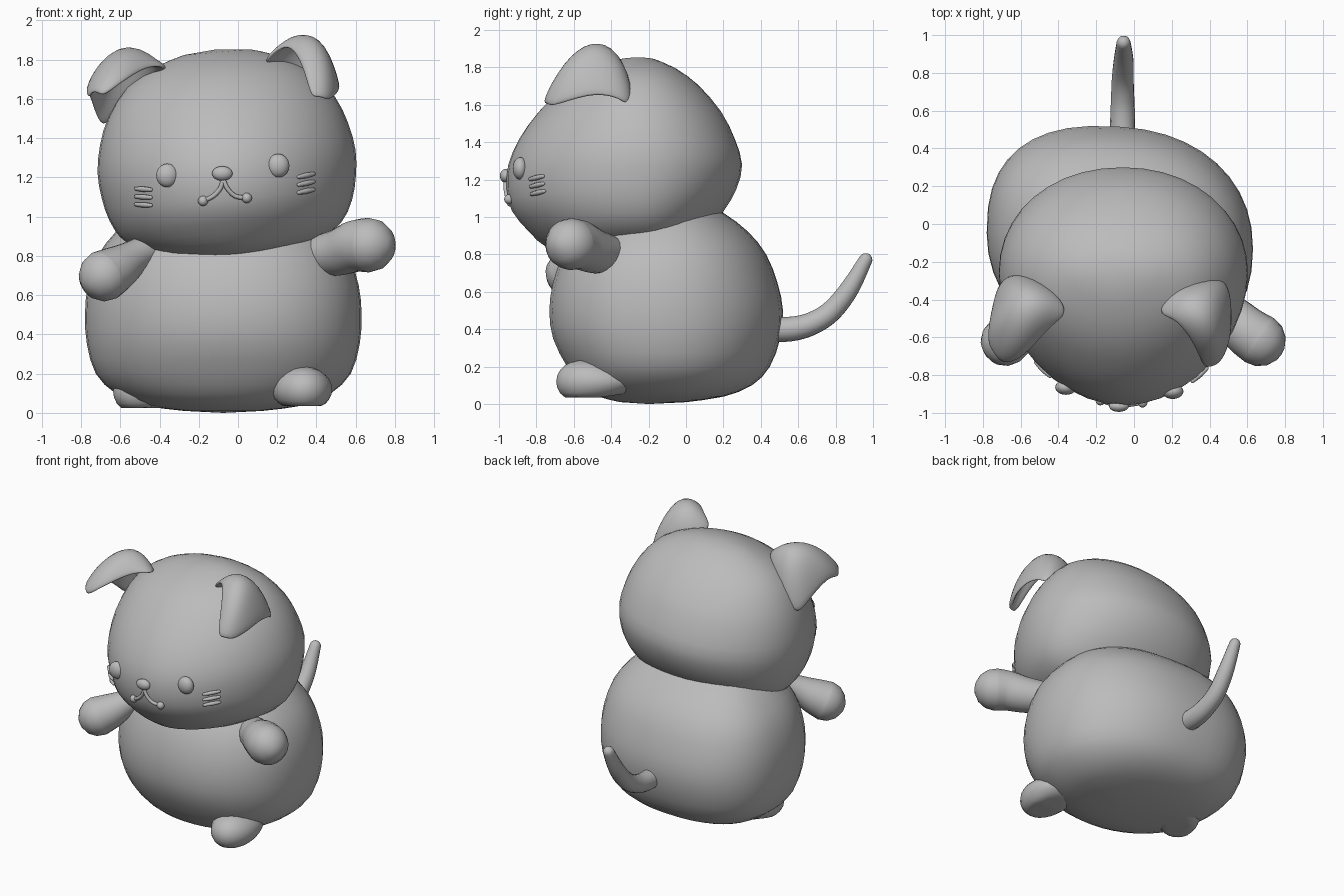
import bpy, bmesh, math
from mathutils import Vector, Matrix
from mathutils.bvhtree import BVHTree

if "Cube" in bpy.data.objects:
    bpy.data.objects.remove(bpy.data.objects["Cube"])

grey = bpy.data.materials.new("plain_grey")
grey.diffuse_color = (0.5, 0.5, 0.5, 1)
grey.use_nodes = True
grey.node_tree.nodes["Principled BSDF"].inputs["Base Color"].default_value = grey.diffuse_color


def finish(name, bm):
    bmesh.ops.recalc_face_normals(bm, faces=bm.faces)
    me = bpy.data.meshes.new(name)
    bm.to_mesh(me)
    bm.free()
    me.polygons.foreach_set("use_smooth", [True] * len(me.polygons))
    me.materials.append(grey)
    ob = bpy.data.objects.new(name, me)
    bpy.context.collection.objects.link(ob)
    return ob


def skin_rings(bm, rings, start, end):
    """Join closed rings of points into a capped skin."""
    vs = [[bm.verts.new(p) for p in r] for r in rings]
    n = len(vs[0])
    for a, b in zip(vs, vs[1:]):
        for i in range(n):
            j = (i + 1) % n
            bm.faces.new((a[i], a[j], b[j], b[i]))
    for ring, tip in ((vs[0], start), (vs[-1], end)):
        t = bm.verts.new(tip)
        for i in range(n):
            bm.faces.new((ring[i], ring[(i + 1) % n], t))


def spline(pts, steps):
    """Catmull-Rom points through tuples of any length."""
    pts = [Vector(p) for p in pts]
    out = []
    for i in range(len(pts) - 1):
        p0, p1 = pts[max(i - 1, 0)], pts[i]
        p2, p3 = pts[i + 1], pts[min(i + 2, len(pts) - 1)]
        for s in range(steps):
            t = s / steps
            out.append(0.5 * (2 * p1 + (p2 - p0) * t + (2 * p0 - 5 * p1 + 4 * p2 - p3) * t * t
                              + (3 * p1 - p0 - 3 * p2 + p3) * t ** 3))
    return out + [pts[-1]]


def plump(name, xc, ymid, rows, bottom, top, power, roll=0, skew=0, seg=40):
    """Rounded volume from rows of (height, half width, front y, back y).
    power: roundness of the front left, front right, back left, back right quarters."""
    rings = []
    for z, w, yf, yb in spline(rows, 2):
        mid = min(max(ymid, yf * 0.6 + yb * 0.4), yf * 0.3 + yb * 0.7)
        ring = []
        for k in range(seg):
            a = 2 * math.pi * k / seg
            c, s = math.cos(a), math.sin(a)
            e = 2 / power[2 * (s > 0) + (c > 0)]
            depth = (yb - mid) if s > 0 else (mid - yf)
            dx = w * math.copysign(abs(c) ** e, c)
            ring.append((xc + dx, mid + depth * math.copysign(abs(s) ** e, s) - skew * dx, z))
        rings.append(ring)
    bm = bmesh.new()
    skin_rings(bm, rings, (xc, bottom[0], bottom[1]), (xc, top[0], top[1]))
    pivot = Vector((xc, 0, 1.3))
    bmesh.ops.rotate(bm, cent=pivot, matrix=Matrix.Rotation(-roll, 3, 'Y'), verts=bm.verts)
    return finish(name, bm)


def tube(name, pts, seg=16, steps=5):
    """Round-ended tube through (x, y, z, radius) points."""
    path = spline(pts, steps)
    co = [p.to_3d() for p in path]
    d0, d1 = (co[0] - co[1]).normalized(), (co[-1] - co[-2]).normalized()
    stations = []
    for k in (0, 1, 2):                      # rounded start
        a = math.radians(15 + 25 * k)
        stations.append((co[0] + d0 * path[0][3] * math.cos(a), -d0, path[0][3] * math.sin(a)))
    for i, p in enumerate(path):
        d = (co[min(i + 1, len(co) - 1)] - co[max(i - 1, 0)]).normalized()
        stations.append((co[i], d, p[3]))
    for k in (2, 1, 0):                      # rounded end
        a = math.radians(15 + 25 * k)
        stations.append((co[-1] + d1 * path[-1][3] * math.cos(a), d1, path[-1][3] * math.sin(a)))
    ref = Vector((0.31, 0.2, 1)) if abs(d1.z) < 0.8 else Vector((1, 0.2, 0))
    rings = []
    for c, d, r in stations:
        u = d.cross(ref).normalized()
        v = d.cross(u)
        rings.append([c + (u * math.cos(t) + v * math.sin(t)) * r
                      for t in (2 * math.pi * k / seg for k in range(seg))])
    bm = bmesh.new()
    skin_rings(bm, rings, co[0] + d0 * path[0][3], co[-1] + d1 * path[-1][3])
    return finish(name, bm)


def ball(name, loc, size, seg=20):
    bm = bmesh.new()
    bmesh.ops.create_uvsphere(bm, u_segments=seg, v_segments=seg // 2 + 2, radius=1)
    bmesh.ops.scale(bm, vec=size, verts=bm.verts)
    bmesh.ops.translate(bm, vec=loc, verts=bm.verts)
    return finish(name, bm)


# Body, slightly turned, and tilted head
plump("body", -0.075, -0.09, [
    (0.01, .20, -.35, 0.0), (0.04, .42, -.47, .20), (0.10, .55, -.56, .35), (0.20, .65, -.635, .445),
    (0.35, .695, -.71, .50), (0.50, .705, -.73, .515), (0.65, .69, -.71, .485),
    (0.80, .64, -.655, .425), (0.92, .55, -.57, .33), (1.02, .43, -.45, .20), (1.10, .25, -.30, .05)],
    (-0.2, 0.0), (-0.12, 1.13), (2.05, 2.2, 2.5, 2.2), skew=0.06)
head = plump("head", -0.06, -0.26, [
    (0.80, .26, -.62, -.15), (0.84, .43, -.75, 0.0), (0.92, .555, -.84, .10), (1.03, .62, -.93, .20),
    (1.15, .65, -.96, .27), (1.28, .66, -.95, .30), (1.42, .635, -.89, .26), (1.56, .58, -.79, .19),
    (1.70, .475, -.65, .07), (1.79, .325, -.50, -.05), (1.84, .17, -.36, -.16)],
    (-0.4, 0.785), (-0.26, 1.855), (1.9, 1.87, 2.1, 2.07), roll=math.radians(5))

# Arms, feet and tail
tube("right_arm", [(.42, -.42, .80, .105), (.52, -.50, .82, .12), (.60, -.57, .85, .132), (.665, -.615, .855, .139)], 20)
tube("left_arm", [(-.42, -.42, .85, .08), (-.52, -.50, .80, .085), (-.61, -.57, .74, .115), (-.68, -.62, .70, .132)], 20)
tube("tail", [(-.06, .42, .40, .066), (-.06, .55, .40, .066), (-.06, .66, .425, .062), (-.06, .77, .49, .058),
              (-.055, .87, .61, .052), (-.055, .96, .77, .037)])


def foot(name, x, y, z, turn):
    """Pebble foot with a flat sole, thinning toward the heel."""
    ob = ball(name, (0, 0, 0), (0.155, 0.22, 0.11), 24)
    for v in ob.data.vertices:
        v.co.z = max(v.co.z, -0.085) * (1 - 0.35 * v.co.y / 0.22)
        v.co.z = max(v.co.z, -0.085)
    ob.data.transform(Matrix.Translation((x, y, z)) @ Matrix.Rotation(turn, 4, 'Z'))


foot("right_foot", 0.325, -0.475, 0.12, 0.1)
foot("left_foot", -0.45, -0.10, 0.11, -0.75)


# Folded ears: four strips from base to tip
def ear(name, strips):
    bm = bmesh.new()
    rows = [[bm.verts.new(p) for p in s] for s in strips]
    for a, b in zip(rows, rows[1:]):
        for i in range(len(a) - 1):
            bm.faces.new((a[i], a[i + 1], b[i + 1], b[i]))
    ob = finish(name, bm)
    solid = ob.modifiers.new("thickness", 'SOLIDIFY')
    solid.thickness, solid.offset = 0.035, 0
    sub = ob.modifiers.new("smooth", 'SUBSURF')
    sub.levels = sub.render_levels = 2


ear("right_ear", [
    [(.11, -.48, 1.78), (.20, -.50, 1.86), (.27, -.56, 1.87), (.33, -.66, 1.77), (.37, -.76, 1.61)],
    [(.20, -.34, 1.75), (.25, -.38, 1.91), (.32, -.50, 1.95), (.38, -.64, 1.84), (.40, -.76, 1.60)],
    [(.41, -.28, 1.65), (.42, -.33, 1.84), (.43, -.48, 1.93), (.46, -.64, 1.81), (.43, -.75, 1.60)],
    [(.48, -.31, 1.59), (.51, -.36, 1.63), (.52, -.48, 1.65), (.51, -.61, 1.62), (.46, -.72, 1.59)]])
ear("left_ear", [
    [(-.34, -.48, 1.76), (-.44, -.54, 1.77), (-.53, -.65, 1.72), (-.62, -.73, 1.66), (-.69, -.73, 1.61)],
    [(-.40, -.37, 1.74), (-.45, -.41, 1.87), (-.56, -.52, 1.88), (-.65, -.64, 1.78), (-.72, -.72, 1.63)],
    [(-.57, -.26, 1.63), (-.62, -.31, 1.83), (-.66, -.42, 1.84), (-.73, -.54, 1.75), (-.75, -.67, 1.63)],
    [(-.68, -.28, 1.42), (-.73, -.34, 1.51), (-.755, -.46, 1.60), (-.77, -.56, 1.64), (-.76, -.65, 1.60)]])

# Face parts are seated on the front of the head
tree = BVHTree.FromPolygons([v.co for v in head.data.vertices], [p.vertices for p in head.data.polygons])


def seat(x, z, out=0.0):
    return tree.ray_cast(Vector((x, -3, z)), Vector((0, 1, 0)))[0] - Vector((0, out, 0))


for side, x, z in (("right", 0.205, 1.26), ("left", -0.36, 1.21)):
    ball(side + "_eye", seat(x, z, 0.0), (0.057, 0.04, 0.06))
ball("nose", seat(-0.08, 1.22, 0.008), (0.052, 0.03, 0.037))
for side, xs, z_end in (("right", (-.075, -.055, -.015, .045), 1.095), ("left", (-.075, -.09, -.125, -.178), 1.08)):
    zs = (1.19, 1.145, 1.105, z_end)
    tube(side + "_mouth", [(*seat(x, z, 0.005), 0.012) for x, z in zip(xs, zs)], 8, 3)
    ball(side + "_mouth_end", seat(xs[3], z_end, 0.005), (0.026, 0.026, 0.026), 12)
for side, x0, x1, z, slope in (("right", .31, .385, 1.17, .015), ("left", -.52, -.445, 1.10, -.005)):
    for k in (-1, 0, 1):
        ends = [(x0, z + 0.04 * k - slope / 2), ((x0 + x1) / 2, z + 0.04 * k), (x1, z + 0.04 * k + slope / 2)]
        tube(f"{side}_whisker_{k + 2}", [(*seat(x, h, 0.008), r) for (x, h), r in zip(ends, (.01, .014, .01))], 8, 3)
